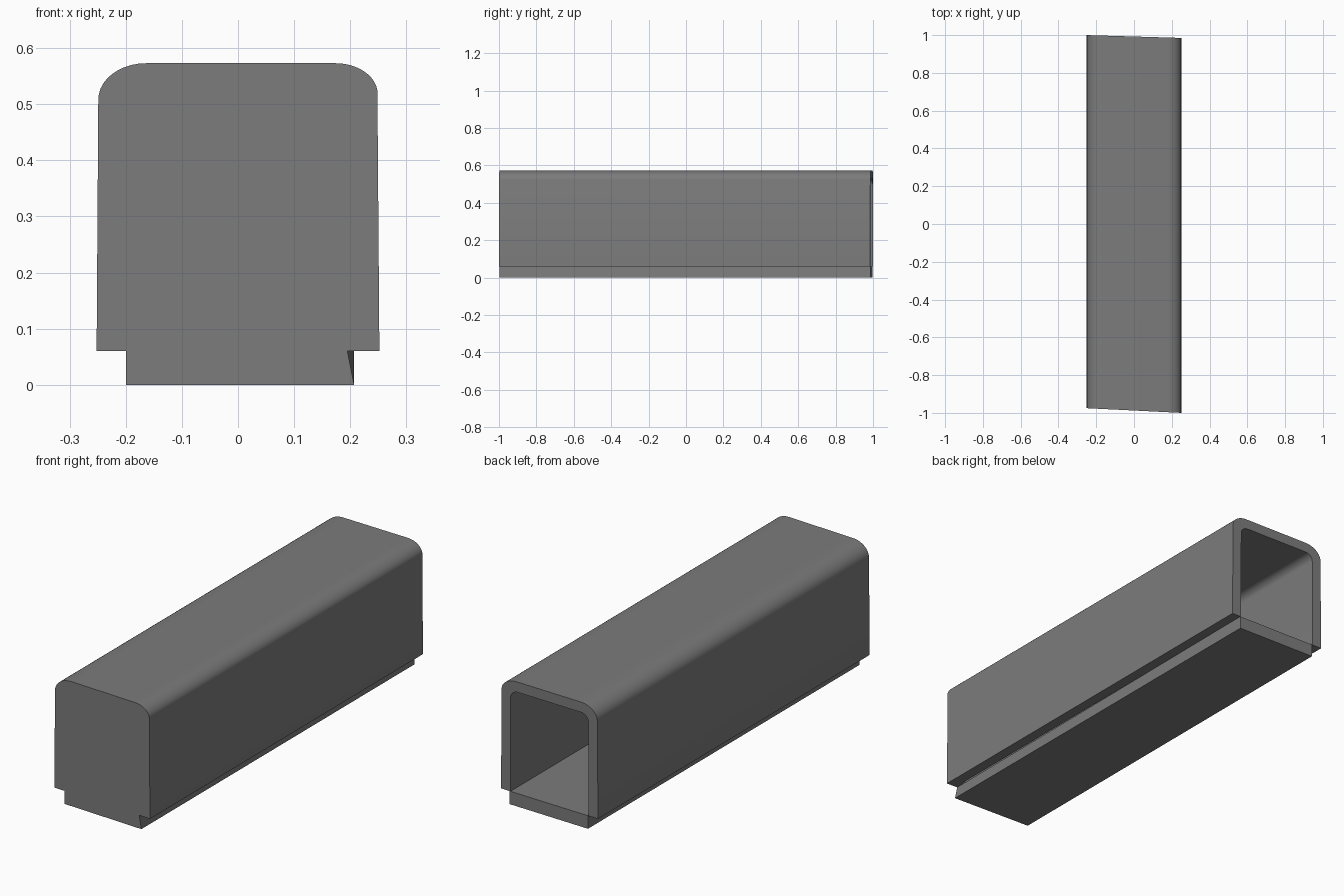
import bpy, bmesh, math

if "Cube" in bpy.data.objects:
    bpy.data.objects.remove(bpy.data.objects["Cube"])

grey = bpy.data.materials.new("dark grey")
grey.diffuse_color = (0.2, 0.2, 0.2, 1)
grey.use_nodes = True
grey.node_tree.nodes["Principled BSDF"].inputs["Base Color"].default_value = grey.diffuse_color


def y_front(x):
    # both ends are cut slightly askew
    return -0.9875 - 0.05 * (x / 0.252) * 0.25


def y_back(x):
    return 0.9925 - 0.0075 * x / 0.252


def arc(cx, cz, rx, rz, a0, a1, n=10):
    return [(cx + rx * math.cos(math.radians(a0 + (a1 - a0) * i / n)),
             cz + rz * math.sin(math.radians(a0 + (a1 - a0) * i / n)))
            for i in range(n + 1)]


def finish(bm, name):
    bmesh.ops.recalc_face_normals(bm, faces=bm.faces)
    me = bpy.data.meshes.new(name)
    bm.to_mesh(me)
    bm.free()
    me.materials.append(grey)
    ob = bpy.data.objects.new(name, me)
    bpy.context.collection.objects.link(ob)
    bpy.ops.object.select_all(action='DESELECT')
    ob.select_set(True)
    bpy.context.view_layer.objects.active = ob
    bpy.ops.object.shade_smooth_by_angle(angle=math.radians(30))


# Body shell: arched walls and roof, closed front, open back
outer = ([(-0.252, 0.06)] + arc(-0.164, 0.508, 0.085, 0.065, 180, 90)
         + arc(0.174, 0.518, 0.075, 0.055, 90, 7) + [(0.252, 0.06)])
inner = ([(-0.203, 0.06)] + arc(-0.165, 0.49, 0.037, 0.036, 180, 90)
         + arc(0.165, 0.49, 0.037, 0.036, 90, 0) + [(0.203, 0.06)])
bm = bmesh.new()
loops = [
    [bm.verts.new((x, y_front(x), z)) for x, z in outer],
    [bm.verts.new((x, y_back(x), z)) for x, z in outer],
    [bm.verts.new((x, y_back(x), z)) for x, z in inner],
    [bm.verts.new((x, y_front(x) + 0.045, z)) for x, z in inner],
]
for a, b in zip(loops, loops[1:]):
    for i in range(len(outer) - 1):
        bm.faces.new((a[i], a[i + 1], b[i + 1], b[i]))
for end in (0, -1):                      # wall undersides
    bm.faces.new([l[end] for l in loops])
bm.faces.new(loops[0])                   # front panel, outside
bm.faces.new(loops[3])                   # front panel, inside
bm.faces.new((loops[0][0], loops[0][-1], loops[3][-1], loops[3][0]))
finish(bm, "body_shell")

# Floor slab: narrower than the body, one front corner pulled in
bm = bmesh.new()
front = [(-0.2, 0), (0.207, 0), (0.195, 0.06), (-0.2, 0.06)]
back = [(-0.2, 0), (0.207, 0), (0.207, 0.06), (-0.2, 0.06)]
f = [bm.verts.new((x, y_front(x), z)) for x, z in front]
b = [bm.verts.new((x, y_back(x), z)) for x, z in back]
bm.faces.new(f)
bm.faces.new(b)
for i in range(4):
    j = (i + 1) % 4
    bm.faces.new((f[i], f[j], b[j], b[i]))
finish(bm, "floor_slab")
